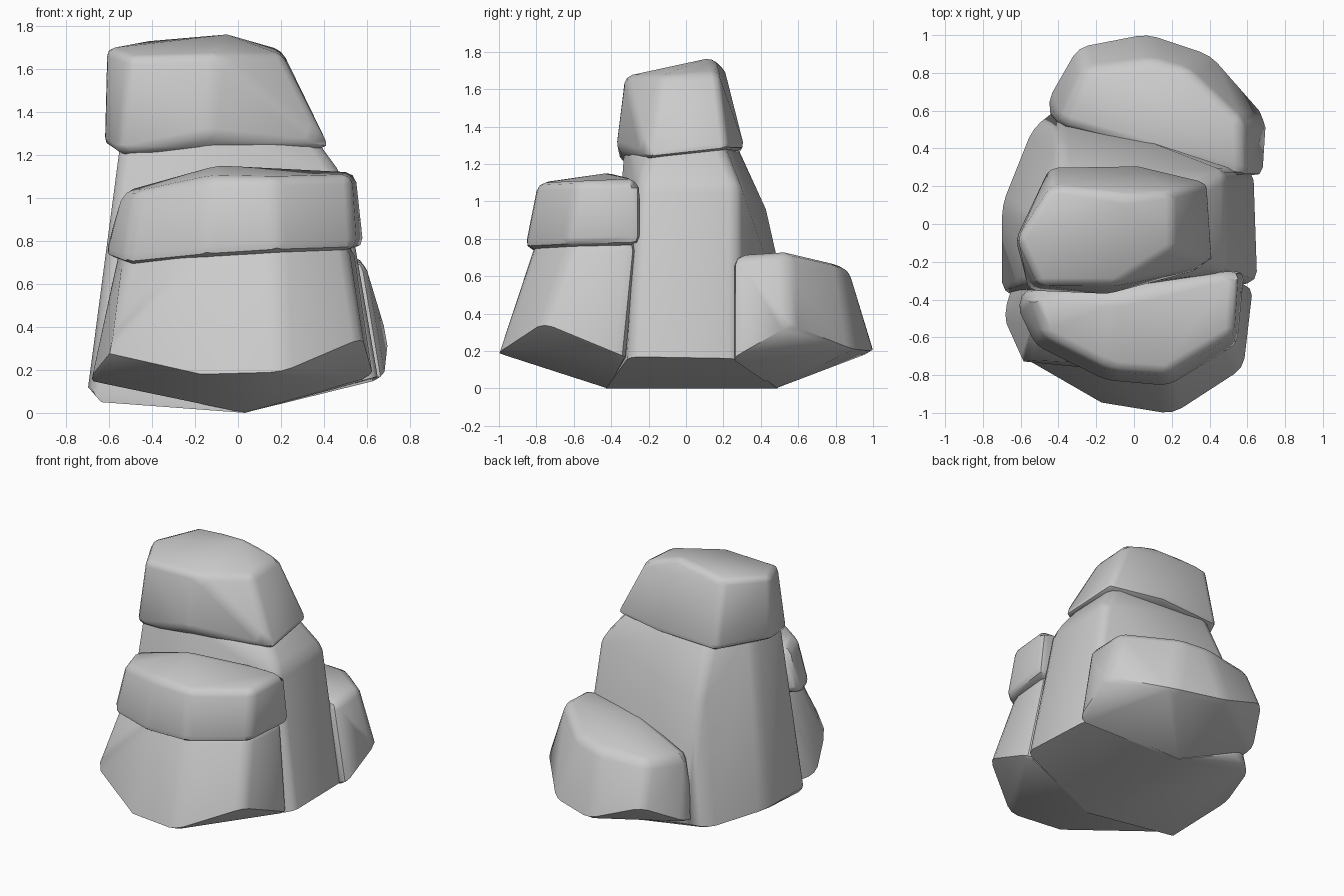
import bpy
import bmesh
from math import radians
from mathutils import Vector

cube = bpy.data.objects.get("Cube")
if cube:
    bpy.data.objects.remove(cube, do_unlink=True)

# One plain stone colour for every boulder
STONE = (0.6, 0.6, 0.6, 1.0)
stone = bpy.data.materials.new("stone_grey")
stone.use_nodes = True
stone.diffuse_color = STONE
shader = next(n for n in stone.node_tree.nodes if n.type == 'BSDF_PRINCIPLED')
shader.inputs["Base Color"].default_value = STONE
shader.inputs["Roughness"].default_value = 0.8

FOOT_HEIGHT = 0.4  # edges wholly below this stay crisp


def needs_rounding(edge):
    """Round real ridges, but leave the undercut foot sharp."""
    above_foot = max(v.co.z for v in edge.verts) > FOOT_HEIGHT
    return above_foot and edge.calc_face_angle(0) > radians(15)


def boulder(name, *rings, rounding=0.055, grow=1.015):
    """Wrap a convex stone around rings of corners, then soften its edges."""
    corners = [Vector(corner) for ring in rings for corner in ring]
    centre = sum(corners, Vector()) / len(corners)
    bm = bmesh.new()
    for corner in corners:
        # Widen slightly to make up for the rounded edges
        offset = (corner - centre) * grow
        bm.verts.new((centre.x + offset.x, centre.y + offset.y, corner.z))
    hull = bmesh.ops.convex_hull(bm, input=bm.verts[:])
    spare = set(hull["geom_interior"]) | set(hull["geom_unused"])
    spare = [item for item in spare if isinstance(item, bmesh.types.BMVert)]
    bmesh.ops.delete(bm, geom=spare, context='VERTS')
    # Merge nearly flat facets so the bevel follows real edges only
    bmesh.ops.dissolve_limit(bm, angle_limit=radians(8),
                             verts=bm.verts[:], edges=bm.edges[:])
    ridges = [e for e in bm.edges if needs_rounding(e)]
    bmesh.ops.bevel(bm, geom=ridges, offset=rounding, segments=2,
                    profile=0.5, affect='EDGES', clamp_overlap=True)
    bmesh.ops.recalc_face_normals(bm, faces=bm.faces[:])
    mesh = bpy.data.meshes.new(name)
    bm.to_mesh(mesh)
    bm.free()
    mesh.materials.append(stone)
    rock = bpy.data.objects.new(name, mesh)
    bpy.context.collection.objects.link(rock)
    bpy.ops.object.select_all(action='DESELECT')
    rock.select_set(True)
    bpy.context.view_layer.objects.active = rock
    bpy.ops.object.shade_smooth_by_angle(angle=radians(45))


# Shared keel line that the whole formation rests on
keel_front = (0.03, -0.42, 0)
keel_back = (0.03, 0.48, 0)

# Tall middle column: foot, shoulder and neck
boulder(
    "middle_column",
    [keel_front, keel_back],
    [(-0.63, -0.36, 0.05), (-0.69, -0.36, 0.12), (-0.69, 0.1, 0.12),
     (-0.53, 0.5, 0.1), (-0.39, 0.61, 0.14), (0.62, 0.28, 0.16),
     (0.64, -0.3, 0.17)],
    [(-0.58, -0.34, 0.95), (-0.58, 0.05, 0.95), (-0.4, 0.43, 0.95),
     (0.48, 0.28, 1.1), (0.48, -0.25, 1.1)],
    [(-0.53, -0.31, 1.35), (-0.53, 0.0, 1.35), (-0.38, 0.25, 1.35),
     (0.3, 0.18, 1.35), (0.3, -0.14, 1.35), (-0.14, -0.32, 1.35)],
)

# Cap stone on the column: lower rim, then crown
boulder(
    "column_cap",
    [(-0.62, -0.08, 1.25), (-0.55, -0.35, 1.2), (-0.14, -0.37, 1.29),
     (0.42, -0.22, 1.23), (0.39, 0.22, 1.28), (0.0, 0.31, 1.28),
     (-0.44, 0.3, 1.26)],
    [(-0.61, -0.08, 1.7), (-0.5, -0.32, 1.66), (-0.1, -0.32, 1.67),
     (0.2, -0.13, 1.67), (0.2, 0.17, 1.69), (-0.05, 0.14, 1.77),
     (-0.43, 0.2, 1.73)],
)

# Front boulder: undercut foot, then narrower top
boulder(
    "front_boulder",
    [keel_front, (-0.62, -0.28, 0.14), (-0.68, -0.48, 0.15),
     (-0.6, -0.75, 0.33), (-0.17, -0.94, 0.18), (0.2, -1.0, 0.19),
     (0.57, -0.76, 0.35), (0.62, -0.33, 0.17)],
    [(-0.55, -0.32, 0.77), (-0.51, -0.56, 0.77), (-0.15, -0.77, 0.79),
     (0.18, -0.8, 0.79), (0.5, -0.6, 0.79), (0.53, -0.27, 0.79)],
)

# Cap stone on the front boulder: lower rim, then crown
boulder(
    "front_cap",
    [(-0.57, -0.34, 0.74), (-0.62, -0.44, 0.73), (-0.52, -0.65, 0.69),
     (-0.15, -0.83, 0.73), (0.18, -0.86, 0.75), (0.54, -0.64, 0.76),
     (0.58, -0.25, 0.77)],
    [(-0.54, -0.36, 1.03), (-0.47, -0.59, 1.03), (-0.12, -0.77, 1.1),
     (0.17, -0.79, 1.1), (0.52, -0.58, 1.11), (0.54, -0.25, 1.12),
     (-0.09, -0.4, 1.16)],
)

# Low rear boulder: undercut foot, then sloping top
boulder(
    "rear_boulder",
    [keel_back, (-0.42, 0.53, 0.16), (-0.45, 0.65, 0.18),
     (-0.29, 0.93, 0.34), (0.07, 1.0, 0.2), (0.4, 0.89, 0.21),
     (0.69, 0.56, 0.34), (0.67, 0.25, 0.16)],
    [(-0.4, 0.53, 0.6), (-0.26, 0.82, 0.62), (0.1, 0.87, 0.64),
     (0.28, 0.82, 0.67), (0.57, 0.55, 0.73), (0.58, 0.25, 0.71),
     (0.05, 0.4, 0.71)],
)
